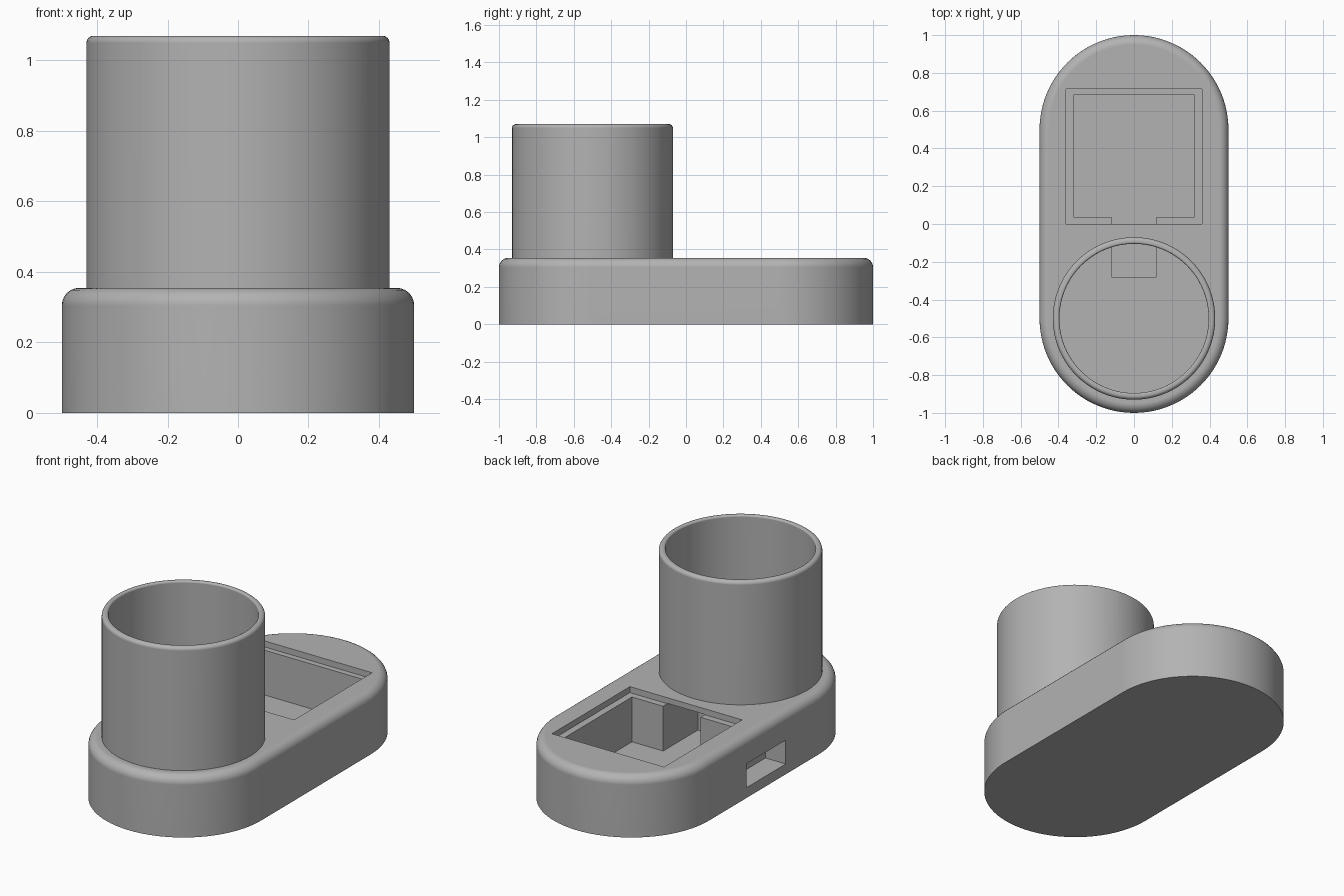
import bpy, bmesh, math

if "Cube" in bpy.data.objects:
    bpy.data.objects.remove(bpy.data.objects["Cube"])

SEG = 96                 # sides of a full circle
CUP_Y = -0.5             # centre of the cup
BASE_TOP = 0.355
FLOOR = 0.06             # floor of the inner compartment
LEDGE = 0.32             # floor of the lid ledge and of the cup

grey = bpy.data.materials.new("plain grey")
grey.diffuse_color = (0.45, 0.45, 0.45, 1)
grey.use_nodes = True
grey.node_tree.nodes["Principled BSDF"].inputs["Base Color"].default_value = grey.diffuse_color


def finish(bm, name):
    """Turn a bmesh into an object."""
    bmesh.ops.recalc_face_normals(bm, faces=bm.faces)
    mesh = bpy.data.meshes.new(name)
    bm.to_mesh(mesh)
    bm.free()
    mesh.materials.append(grey)
    obj = bpy.data.objects.new(name, mesh)
    bpy.context.collection.objects.link(obj)
    return obj


def stack(name, profile, straight=0.0, y=0.0):
    """Closed solid of stacked round (or, with straight > 0, stadium) outlines."""
    bm = bmesh.new()
    rings = []
    for r, z in profile:
        ring = []
        for half, offset in ((0, straight), (1, -straight)):
            count = SEG // 2 + (1 if straight else 0)
            for i in range(count):
                a = math.pi * half + 2 * math.pi * i / SEG
                ring.append(bm.verts.new((r * math.cos(a), y + offset + r * math.sin(a), z)))
        rings.append(ring)
    n = len(rings[0])
    for low, high in zip(rings, rings[1:]):
        for i in range(n):
            j = (i + 1) % n
            bm.faces.new((low[i], low[j], high[j], high[i]))
    bm.faces.new(rings[0][::-1])
    bm.faces.new(rings[-1])
    return finish(bm, name)


def block(name, x0, x1, y0, y1, z0, z1):
    bm = bmesh.new()
    bmesh.ops.create_cube(bm, size=1)
    for v in bm.verts:
        v.co = ((x0 + x1) / 2 + v.co.x * (x1 - x0),
                (y0 + y1) / 2 + v.co.y * (y1 - y0),
                (z0 + z1) / 2 + v.co.z * (z1 - z0))
    return finish(bm, name)


def round_edge(radius, top, fillet, steps=6):
    """Quarter-round from the side wall up to the top."""
    return [(radius - fillet + fillet * math.cos(a), top - fillet + fillet * math.sin(a))
            for a in (math.pi / 2 * i / steps for i in range(steps + 1))]


def combine(target, tool, operation):
    """Apply a boolean and remove the tool."""
    mod = target.modifiers.new("cut", 'BOOLEAN')
    mod.operation = operation
    mod.solver = 'EXACT'
    mod.object = tool
    bpy.context.view_layer.objects.active = target
    bpy.ops.object.modifier_apply(modifier=mod.name)
    bpy.data.objects.remove(tool)


# Long rounded base and the upright cup
holder = stack("holder_body", [(0.5, 0)] + round_edge(0.5, BASE_TOP, 0.05), straight=0.5)
cup = stack("cup", [(0.43, 0.2)] + round_edge(0.43, 1.07, 0.02), y=CUP_Y)
combine(holder, cup, 'UNION')

# Cup bore with a softened inner lip
lip = [(0.395 + 0.01 * (1 - math.cos(a)), 1.06 + 0.01 * math.sin(a))
       for a in (math.pi / 2 * i / 4 for i in range(5))]
bore = stack("cup_bore", [(0.395, LEDGE)] + lip + [(0.405, 1.2)], y=CUP_Y)

# Small round hole through the back of the cup
bm = bmesh.new()
bmesh.ops.create_cone(bm, cap_ends=True, segments=32, radius1=0.038, radius2=0.038, depth=0.3)
for v in bm.verts:
    v.co = (0.05 + v.co.x, -0.08 + v.co.z, 0.998 + v.co.y)
hole = finish(bm, "cable_hole")

# Lid ledge, compartment, passage into the cup, and recessed side slot
cutters = [
    bore,
    hole,
    block("lid_ledge", -0.36, 0.36, 0.0, 0.715, LEDGE, 0.5),
    block("compartment", -0.32, 0.32, 0.038, 0.682, FLOOR, 0.45),
    block("passage", -0.12, 0.12, -0.28, 0.1, FLOOR, LEDGE + 0.002),
    block("side_slot", -0.6, -0.37, -0.2, 0.158, FLOOR, 0.198),
]
for cutter in cutters:
    combine(holder, cutter, 'DIFFERENCE')

# Smooth rounds, crisp edges
bpy.ops.object.select_all(action='DESELECT')
holder.select_set(True)
bpy.context.view_layer.objects.active = holder
bpy.ops.object.shade_smooth_by_angle(angle=math.radians(30))
weighted = holder.modifiers.new("flat_faces", 'WEIGHTED_NORMAL')
weighted.keep_sharp = True
